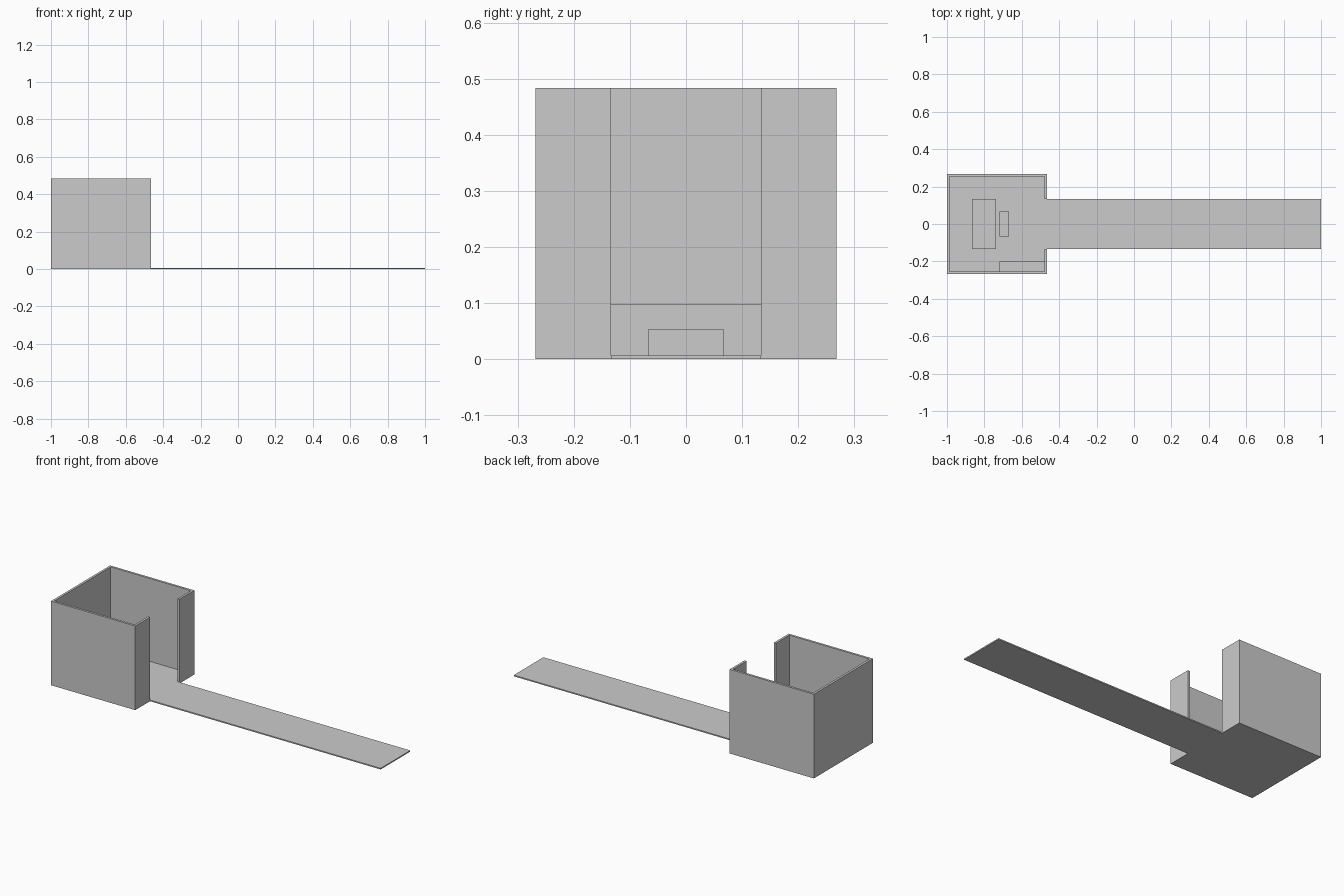
import bpy, bmesh

if "Cube" in bpy.data.objects:
    bpy.data.objects.remove(bpy.data.objects["Cube"])


def prism(name, outline, z0, z1):
    """Extrude a flat xy outline from z0 to z1."""
    bm = bmesh.new()
    face = bm.faces.new([bm.verts.new((x, y, z0)) for x, y in outline])
    ext = bmesh.ops.extrude_face_region(bm, geom=[face])
    top = [v for v in ext["geom"] if isinstance(v, bmesh.types.BMVert)]
    bmesh.ops.translate(bm, verts=top, vec=(0, 0, z1 - z0))
    bmesh.ops.recalc_face_normals(bm, faces=bm.faces)
    mesh = bpy.data.meshes.new(name)
    bm.to_mesh(mesh)
    bm.free()
    obj = bpy.data.objects.new(name, mesh)
    bpy.context.collection.objects.link(obj)
    return obj


def box(name, x0, x1, y0, y1, z0, z1):
    return prism(name, [(x0, y0), (x1, y0), (x1, y1), (x0, y1)], z0, z1)


def mirrored(half):
    """Complete an outline by mirroring it across y = 0."""
    return half + [(x, -y) for x, y in reversed(half)]


BACK, FRONT, SIDE = -1.0, -0.465, 0.268
GAP, WALL, FLOOR, TOP = 0.134, 0.013, 0.007, 0.483

# T-shaped floor slab: room floor and long walkway
prism("floor_and_walkway",
      mirrored([(1.0, GAP), (FRONT, GAP), (FRONT, SIDE), (BACK, SIDE)]), 0, FLOOR)

# Room walls with a full-height opening; outer loop then inner loop
outer = [(FRONT, GAP), (FRONT, SIDE), (BACK, SIDE)]
inner = [(BACK + WALL, -SIDE + WALL), (FRONT - WALL, -SIDE + WALL), (FRONT - WALL, -GAP)]
outline = mirrored(outer) + list(reversed(inner)) + [(x, -y) for x, y in inner]
prism("room_walls", outline, FLOOR, TOP)

# Furniture blocks
box("desk", -0.866, -0.737, -GAP, GAP, FLOOR, 0.098)
box("seat", -0.72, -0.667, -0.067, 0.067, FLOOR, 0.054)
box("side_bench", -0.72, FRONT - WALL, -SIDE + WALL, -0.2, FLOOR, 0.06)
